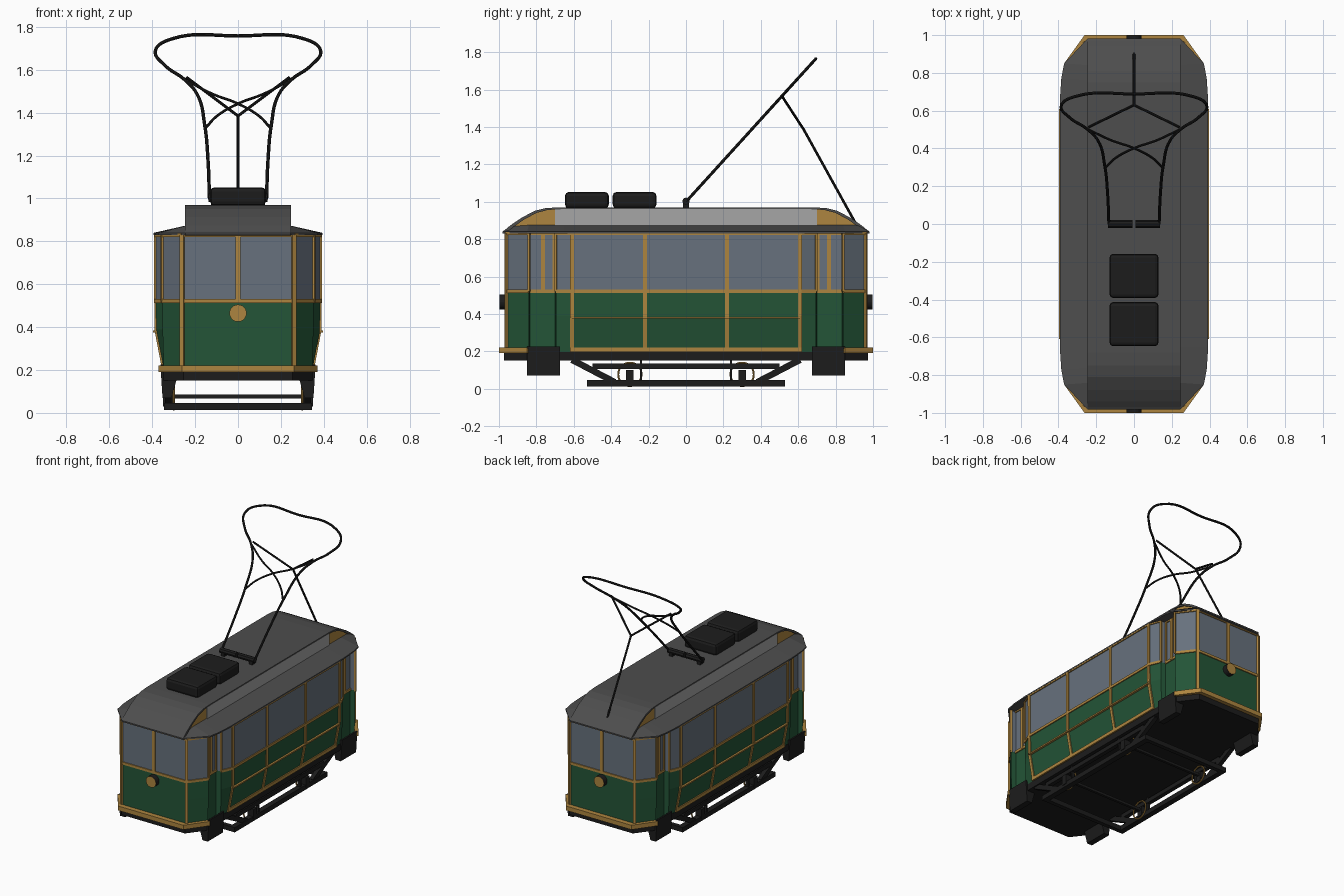
import bpy, bmesh, math
from mathutils import Vector as V

if "Cube" in bpy.data.objects:
    bpy.data.objects.remove(bpy.data.objects["Cube"])


def material(name, rgb):
    m = bpy.data.materials.new(name)
    m.diffuse_color = (*rgb, 1)
    m.use_nodes = True
    m.node_tree.nodes["Principled BSDF"].inputs["Base Color"].default_value = m.diffuse_color
    return m


GREEN = material("dark green paint", (.017, .09, .038))
GOLD = material("ochre trim", (.42, .235, .05))
GLASS = material("blue grey glass", (.135, .165, .205))
ROOF = material("dark grey roof", (.075, .075, .075))
LIGHT = material("light grey panel", (.38, .38, .38))
BLACK = material("black iron", (.012, .012, .012))


def finish(bm, name, mats, rule=None, mirror=""):
    bmesh.ops.recalc_face_normals(bm, faces=bm.faces[:])
    if rule:
        for f in bm.faces:
            f.material_index = rule(f)
    me = bpy.data.meshes.new(name)
    bm.to_mesh(me)
    bm.free()
    for m in mats:
        me.materials.append(m)
    ob = bpy.data.objects.new(name, me)
    bpy.context.collection.objects.link(ob)
    if mirror:
        mod = ob.modifiers.new("mirror", "MIRROR")
        mod.use_axis = ["x" in mirror, "y" in mirror, False]
        mod.use_mirror_merge = False
    return ob


def loft(name, rings, mats, rule=None, mirror=""):
    """Skin closed rings of points and cap both ends."""
    bm = bmesh.new()
    vs = [[bm.verts.new(p) for p in r] for r in rings]
    n = len(vs[0])
    for a, b in zip(vs, vs[1:]):
        for i in range(n):
            j = (i + 1) % n
            bm.faces.new((a[i], a[j], b[j], b[i]))
    bm.faces.new(vs[0])
    bm.faces.new(vs[-1])
    return finish(bm, name, mats, rule, mirror)


def bars(name, mat, items, mirror="xy"):
    """Square bars: (start, end, outward direction, width, thickness)."""
    bm = bmesh.new()
    for p, q, n, w, t in items:
        p, q = V(p), V(q)
        d = (q - p).normalized()
        n = V(n)
        n = (n - d * n.dot(d)).normalized()
        s = d.cross(n) * w / 2
        n = n * t / 2
        vs = [bm.verts.new(c + a * s + b * n) for c in (p, q)
              for a, b in ((-1, -1), (1, -1), (1, 1), (-1, 1))]
        for f in ((0, 1, 2, 3), (7, 6, 5, 4), (0, 1, 5, 4), (1, 2, 6, 5), (2, 3, 7, 6), (3, 0, 4, 7)):
            bm.faces.new([vs[i] for i in f])
    return finish(bm, name, [mat], None, mirror)


def box(name, mat, lo, hi, mirror="", bevel=0):
    r = [(lo[0], lo[1]), (hi[0], lo[1]), (hi[0], hi[1]), (lo[0], hi[1])]
    ob = loft(name, [[(x, y, z) for x, y in r] for z in (lo[2], hi[2])], [mat], None, mirror)
    if bevel:
        b = ob.modifiers.new("bevel", "BEVEL")
        b.width, b.segments = bevel, 2
    return ob


def tube(name, mat, paths, r, cyclic=False):
    cu = bpy.data.curves.new(name, "CURVE")
    cu.dimensions, cu.bevel_depth, cu.bevel_resolution, cu.resolution_u = "3D", r, 2, 8
    for pts in paths:
        s = cu.splines.new("BEZIER")
        s.bezier_points.add(len(pts) - 1)
        s.use_cyclic_u = cyclic
        for b, p in zip(s.bezier_points, pts):
            b.co = p
            b.handle_left_type = b.handle_right_type = "AUTO"
    cu.use_fill_caps = True
    cu.materials.append(mat)
    ob = bpy.data.objects.new(name, cu)
    bpy.context.collection.objects.link(ob)
    bpy.ops.object.select_all(action="DESELECT")
    ob.select_set(True)
    bpy.context.view_layer.objects.active = ob
    bpy.ops.object.convert(target="MESH")
    bpy.ops.object.shade_smooth_by_angle()


def loop(q):
    """Full plan outline from one quarter (x > 0, y < 0)."""
    right = q + [(x, -y) for x, y in reversed(q)]
    return right + [(-x, y) for x, y in reversed(right)]


def width(z):
    return .347 + .036 * min(1, (z - .2) / .19) + (.002 if z > .45 else 0)


# Body shell: tapered lower sides, recessed doors, glass above the sill
A, B, C, D, E, F = (.26, -.96), (.352, -.84), (.315, -.835), (.315, -.70), (.352, -.695), (.385, -.615)
plan = loop([A, B, C, D, E, F])
rings = []
for z in (.195, .39, .52, .835):
    rings.append([(math.copysign(min(abs(x), width(z)), x), y, z) for x, y in plan])
loft("tram_body", rings, [GREEN, GLASS], lambda f: int(f.calc_center_median().z > .52))

# Ochre trim: rails on every wall panel, posts between windows
walls = [((0, -.96), A), (A, B), (C, D), (E, F), (F, (.385, 0))]
trim = []
for p, q in walls:
    n = (q[1] - p[1], p[0] - q[0], 0)
    n = V(n) if n[0] >= 0 else -V(n)
    for z, h in ((.522, .018), (.829, .016)):
        trim.append(((*p, z), (*q, z), n, h, .014))
for (x, y), n, z0, w in ((A, (.5, -1, 0), .2, .02), (B, (1, -.3, 0), .52, .012), ((.315, -.765), (1, 0, 0), .52, .022),
                         ((.315, -.707), (1, 0, 0), .52, .012), (E, (1, -.4, 0), .52, .012)):
    trim.append(((x, y, z0), (x, y, .83), n, w, .016))
trim.append(((0, -.96, .53), (0, -.96, .825), (0, -1, 0), .024, .014))
for y in (-.61, -.22):
    for z0, z1 in ((.2, .39), (.39, .83)):
        trim.append(((width(z0), y, z0), (width(z1), y, z1), (1, 0, 0), .022, .014))
trim.append(((.385, -.61, .38), (.385, 0, .38), (1, 0, 0), .01, .022))
trim.append(((.35, -.62, .208), (.35, 0, .208), (1, 0, 0), .024, .018))
bars("window_and_panel_trim", GOLD, trim)

# Bumper band around each end
outer = [(0, -1), (.262, -1), (.37, -.85), (.35, -.835), (.25, -.965), (0, -.965)]
loft("end_bumper", [[(x, y, z) for x, y in outer] for z in (.19, .222)], [GOLD], None, "xy")

# Underframe
under = loop([(.255, -.972), (.348, -.85)])
loft("underframe", [[(x, y, z) for x, y in under] for z in (.15, .197)], [BLACK])

# Hanging door steps
step = [[(.285, .16), (.35, .225), (.362, .225), (.352, .07), (.31, .07)]]
loft("door_step", [[(x, y, z) for x, z in step[0]] for y in (-.85, -.675)], [BLACK], None, "xy")

# Truck frame: side beams, diagonals, axle boxes and cross bars
X = (1, 0, 0)
truck = [((.325, -.53, .03), (.325, 0, .03), X, .034, .04),
         ((.325, -.5, .12), (.325, 0, .12), X, .03, .03),
         ((.325, -.61, .155), (.325, -.38, .035), X, .034, .03),
         ((.325, -.3, .03), (.325, -.3, .1), X, .04, .05),
         ((.325, -.24, .03), (.325, -.24, .15), X, .012, .02),
         ((0, -.515, .03), (.345, -.515, .03), (0, 0, 1), .03, .034),
         ((0, -.3, .077), (.33, -.3, .077), (0, 0, 1), .018, .018)]
bars("truck_frame", BLACK, truck)

# Thin wheel tyres
for sx in (-1, 1):
    for y in (-.3, .3):
        tube("wheel_tyre", GOLD, [[(sx * .3, y + .062 * math.cos(a), .077 + .062 * math.sin(a))
             for a in [k * math.pi / 4 for k in range(8)]]], .005, True)

# Lower roof deck sloping up to the raised centre
edge = loop([(.245, -.982), (.37, -.85), (.385, -.77), (.393, -.65)])
inner = loop([(.235, -.93), (.237, -.84), (.238, -.76), (.238, -.65)])
loft("roof_deck", [[(x, y, .83) for x, y in edge], [(x, y, .84) for x, y in edge],
                   [(x, y, .875) for x, y in inner]], [ROOF])

# Raised centre: ochre ends, light side panel, swept grey roof sheet
half = [(-.982, .838), (-.94, .873), (-.88, .914), (-.81, .951), (-.75, .966), (-.68, .97)]
arch = half + [(-y, z) for y, z in reversed(half)]
under_arch = [(y * .985, z - .01) for y, z in arch]
loft("clerestory", [[(x, y, z) for y, z in under_arch] for x in (-.237, .237)], [GOLD])
loft("roof_sheet", [[(x, y, z) for y, z in arch + under_arch[::-1]] for x in (-.247, .247)], [ROOF])
box("clerestory_panel", LIGHT, (.235, -.7, .872), (.243, .7, .962), "x")

# Headlamps: black drum with an ochre face
for s in (-1, 1):
    disc = [(.04 * math.cos(k * math.pi / 12), .465 + .04 * math.sin(k * math.pi / 12)) for k in range(24)]
    loft("headlamp", [[(x, s * y, z) for x, z in disc] for y in (.95, .998)], [BLACK, GOLD],
         lambda f: int(abs(f.normal.y) > .9))

# Roof resistor boxes
for i, y in enumerate((-.53, -.275)):
    box("roof_box", BLACK, (-.13, y - .117, .965), (.13, y + .117, 1.052), bevel=.02)


# Bow collector lying in a tilted plane
def bow(x, z):
    return (x, (z - 1) * .69 / .76, z)


side = [(.133, 1.0), (.14, 1.18), (.155, 1.34), (.19, 1.485), (.25, 1.555), (.34, 1.62), (.385, 1.69), (.31, 1.744)]
path = side + [(0, 1.758)] + [(-x, z) for x, z in reversed(side)]
tube("bow_loop", BLACK, [[bow(x, z) for x, z in path]], .008)
cross = [(-.15, 1.33), (-.1, 1.383), (0, 1.442), (.12, 1.488), (.24, 1.55)]
tube("bow_cross_arms", BLACK, [[bow(s * x, z) for x, z in cross] for s in (-1, 1)], .0065)
fork = (0, .63, 1.385)
tube("bow_strut", BLACK, [[(0, .915, .87), fork], [fork, bow(.24, 1.565)], [fork, bow(-.24, 1.565)]], .007)
for s in (-1, 1):
    tube("bow_pivot", BLACK, [[(s * .008, 0, 1.003), (s * .138, 0, 1.003)]], .02)
box("bow_pivot_bracket", BLACK, (.1, -.015, .965), (.125, .015, 1.0), "x")
